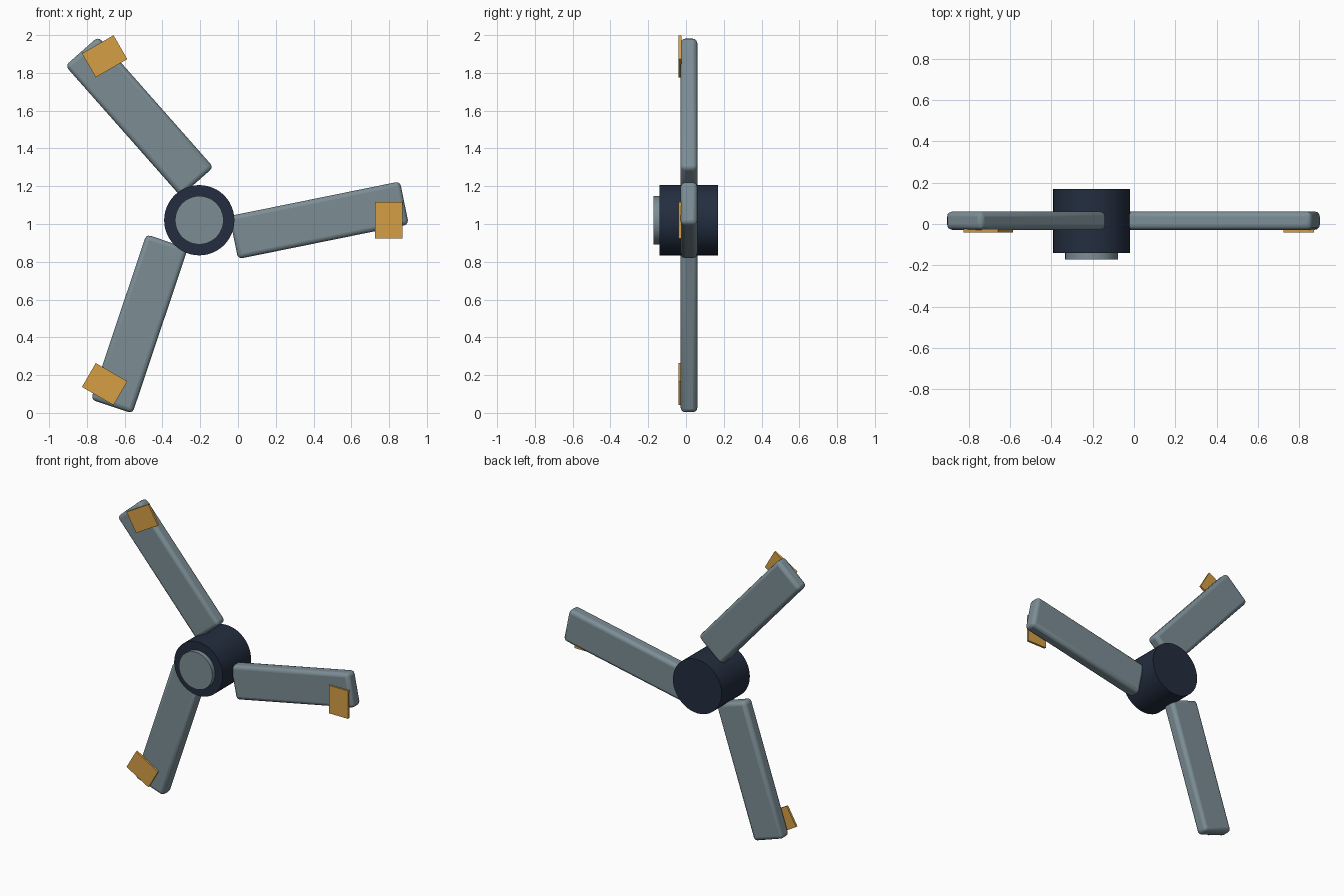
import bpy
import math
from mathutils import Matrix, Vector

cube = bpy.data.objects.get("Cube")
if cube:
    bpy.data.objects.remove(cube, do_unlink=True)

HUB = Vector((-0.205, 0, 1.02))


def material(name, rgb):
    mat = bpy.data.materials.new(name)
    mat.use_nodes = True
    mat.diffuse_color = (*rgb, 1)
    mat.node_tree.nodes["Principled BSDF"].inputs["Base Color"].default_value = (*rgb, 1)
    return mat


steel = material("blue_grey_steel", (0.20, 0.27, 0.30))
navy = material("dark_navy", (0.017, 0.027, 0.05))
gold = material("warm_gold", (0.66, 0.35, 0.06))


def drum(name, radius, y_front, y_back, mat):
    """Cylinder along y, on the hub axis."""
    bpy.ops.mesh.primitive_cylinder_add(
        vertices=48, radius=radius, depth=y_back - y_front,
        location=HUB + Vector((0, (y_front + y_back) / 2, 0)),
        rotation=(math.pi / 2, 0, 0))
    finish(name, mat)


def arm_box(name, size, radius, y, spin, tilt, mat, bevel=0):
    """Box set at a radius from the hub, tilted on its own centre."""
    bpy.ops.mesh.primitive_cube_add(size=1)
    obj = bpy.context.object
    obj.data.transform(Matrix.Diagonal((*size, 1)))
    obj.matrix_world = (Matrix.Translation(HUB)
                        @ Matrix.Rotation(-spin, 4, "Y")
                        @ Matrix.Translation((radius, y, 0))
                        @ Matrix.Rotation(-tilt, 4, "Y"))
    if bevel:
        mod = obj.modifiers.new("rounded_edges", "BEVEL")
        mod.width = bevel
        mod.segments = 3
    finish(name, mat)


def finish(name, mat):
    obj = bpy.context.object
    obj.name = name
    obj.data.materials.append(mat)
    bpy.ops.object.shade_smooth_by_angle(angle=math.radians(35))


# Hub and front cap
drum("hub", 0.186, -0.14, 0.17, navy)
drum("hub_cap", 0.128, -0.171, -0.135, steel)

# Three tilted blades, each with a gold tip plate
for i in range(3):
    spin = i * math.tau / 3
    arm_box(f"blade_{i + 1}", (0.922, 0.088, 0.232), 0.634, 0.016,
            spin, 0.2, steel, bevel=0.024)
    arm_box(f"tip_plate_{i + 1}", (0.146, 0.015, 0.193), 1.002, -0.0325,
            spin, 0, gold)
